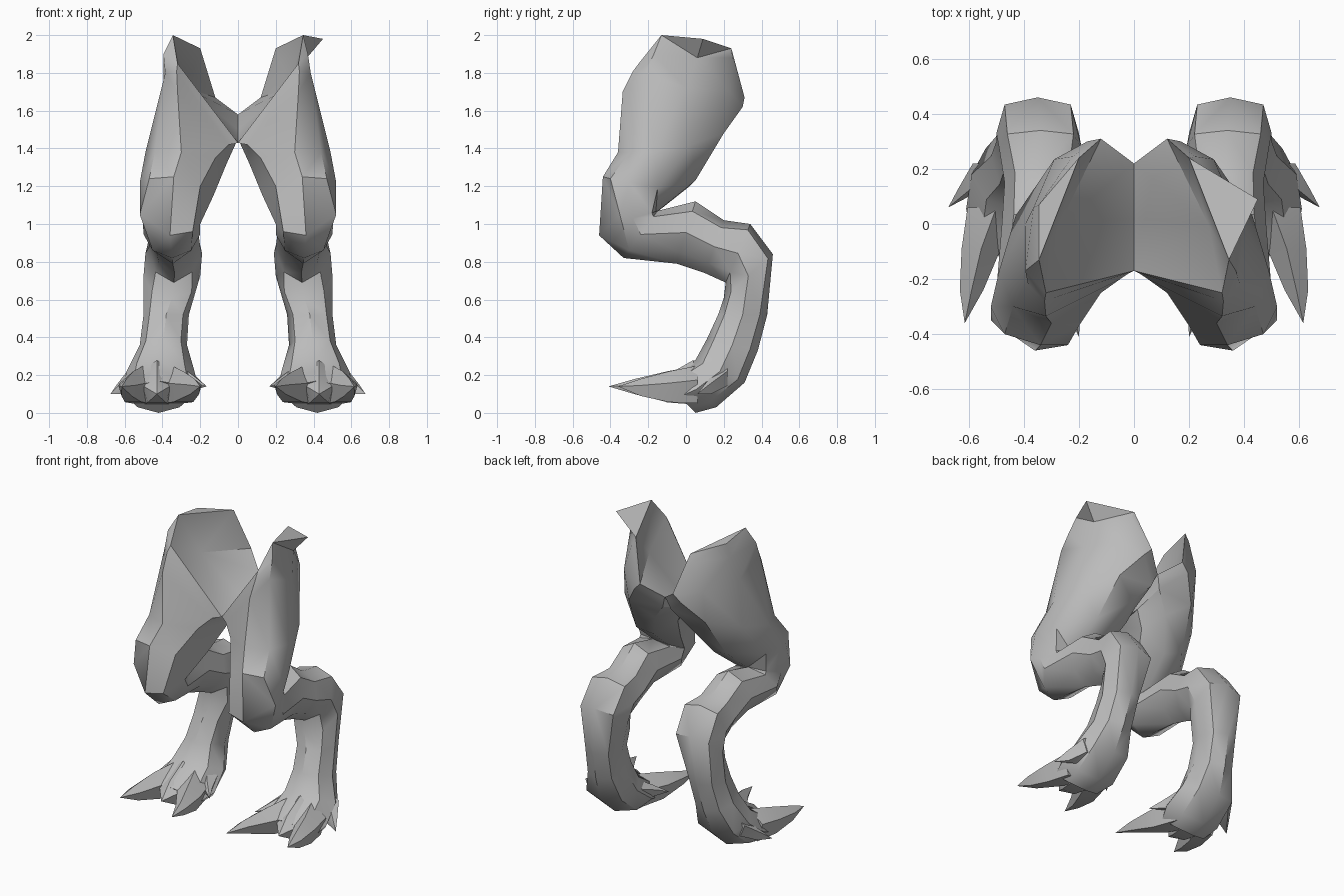
import bpy, bmesh, math
from mathutils import Vector

grey = bpy.data.materials.new("stone grey")
grey.diffuse_color = (0.5, 0.5, 0.5, 1)


def ring(fy, fz, by, bz, x_in, x_out, front_diag, back_diag):
    """Eight-sided section between a front and a back point; the diags set how square each half is."""
    front, back = Vector((0, fy, fz)), Vector((0, by, bz))
    mid, half = (front + back) / 2, (front - back) / 2
    pts = []
    for k in range(8):
        a = math.tau * k / 8
        grow = 1
        if k % 2:
            grow = (front_diag if math.cos(a) > 0 else back_diag) / math.sqrt(0.5)
        x = (x_in + x_out) / 2 + (x_out - x_in) / 2 * math.sin(a) * grow
        pts.append(Vector((x, 0, 0)) + mid + half * math.cos(a) * grow)
    return pts


def loft(name, rings, side, start=None, end=None, flat=None):
    """Skin the rings; close the ends with fans to a point. flat = start corner closed by one triangle."""
    bm = bmesh.new()
    new = lambda p: bm.verts.new((p[0] * side, p[1], p[2]))
    rows = [[new(p) for p in r] for r in rings]
    n = len(rows[0])
    for a, b in zip(rows, rows[1:]):
        for i in range(n):
            j = (i + 1) % n
            bm.faces.new((a[i], a[j], b[j], b[i]))
    top = list(rows[0])
    if flat is not None:
        bm.faces.new((top[flat - 1], top[flat], top[flat + 1]))
        top.pop(flat)
    for row, tip in ((top, start), (rows[-1], end)):
        if tip is None:
            bm.faces.new(row)
        else:
            t = new(tip)
            for i in range(len(row)):
                bm.faces.new((row[i], row[(i + 1) % len(row)], t))
    bmesh.ops.triangulate(bm, faces=bm.faces[:])
    bmesh.ops.recalc_face_normals(bm, faces=bm.faces[:])
    me = bpy.data.meshes.new(name)
    bm.to_mesh(me)
    bm.free()
    me.materials.append(grey)
    ob = bpy.data.objects.new(name, me)
    bpy.context.collection.objects.link(ob)
    bpy.ops.object.select_all(action='DESELECT')
    ob.select_set(True)
    bpy.context.view_layer.objects.active = ob
    bpy.ops.object.shade_smooth_by_angle(angle=math.radians(40))


def toe(name, side, path, tip):
    """Five-sided claw: path holds (centre, half width, half height)."""
    rings = []
    for c, w, h in path:
        rings.append([(c[0] + w * math.sin(k * math.tau / 5), c[1],
                       c[2] + h * math.cos(k * math.tau / 5)) for k in range(5)])
    loft(name, rings, side, end=tip)


# thigh and knee sections, in order front, outer, back, inner
THIGH = [
    [(0.32, -0.335, 1.70), (0.385, -0.22, 1.80), (0.395, 0.0, 1.72), (0.29, 0.235, 1.70),
     (0.17, 0.30, 1.62), (0.03, 0.20, 1.50), (0.01, 0.02, 1.43), (0.05, -0.20, 1.42)],
    [(0.30, -0.36, 1.38), (0.44, -0.30, 1.38), (0.49, -0.17, 1.38), (0.43, 0.03, 1.42),
     (0.28, 0.20, 1.48), (0.13, 0.14, 1.38), (0.06, 0.0, 1.32), (0.12, -0.25, 1.35)],
    [(0.34, -0.44, 1.25), (0.47, -0.40, 1.24), (0.52, -0.30, 1.22), (0.48, -0.15, 1.19),
     (0.33, 0.05, 1.23), (0.22, 0.02, 1.20), (0.13, -0.13, 1.15), (0.20, -0.37, 1.20)],
    [(0.36, -0.46, 0.94), (0.52, -0.35, 1.05), (0.505, -0.28, 1.03), (0.46, -0.18, 1.06),
     (0.34, -0.16, 1.06), (0.25, -0.17, 1.05), (0.20, -0.27, 1.00), (0.24, -0.44, 0.96)],
]

# sections below the knee: front y z, back y z, inner x, outer x, squareness of front and back half
SECTIONS = [
    (-0.33, 0.82, -0.15, 1.07, 0.20, 0.50, 0.68, 0.75),
    (-0.05, 0.79, 0.05, 1.12, 0.21, 0.48, 0.64, 0.68),   # shank
    (0.10, 0.74, 0.20, 1.02, 0.20, 0.47, 0.62, 0.72),
    (0.21, 0.69, 0.34, 1.00, 0.19, 0.49, 0.64, 0.80),    # hock
    (0.20, 0.61, 0.46, 0.84, 0.20, 0.50, 0.70, 0.80),
    (0.17, 0.52, 0.43, 0.52, 0.26, 0.50, 0.74, 0.70),    # lower leg
    (0.11, 0.39, 0.38, 0.33, 0.27, 0.52, 0.74, 0.70),
    (0.05, 0.28, 0.31, 0.16, 0.23, 0.59, 0.70, 0.72),    # foot
    (-0.05, 0.22, 0.16, 0.03, 0.21, 0.61, 0.70, 0.68),
    (-0.12, 0.17, 0.05, 0.00, 0.25, 0.59, 0.72, 0.65),
]

for side, label in ((-1, "left"), (1, "right")):
    # hip rim, rising from the crotch to the tall outer wing with its flap
    flap, edge = ((0.45, 0.09, 1.98), 0.37) if side > 0 else ((0.345, 0.07, 1.97), 0.395)
    rim = [(0.32, -0.25, 1.85), (0.345, -0.13, 2.0), flap, (0.20, 0.24, 1.93),
           (0.12, 0.31, 1.67), (0, 0.22, 1.58), (0, 0.02, 1.50), (0, -0.17, 1.43)]
    # wall just under the flap
    under = [(0.325, -0.28, 1.81), (edge, -0.17, 1.90), (0.365, 0.06, 1.88), (0.225, 0.245, 1.88),
             (0.13, 0.308, 1.66), (0.01, 0.215, 1.56), (0.005, 0.02, 1.48), (0.02, -0.18, 1.425)]
    loft(label + "_leg", [rim, under] + THIGH + [ring(*s) for s in SECTIONS], side,
         start=(0.27, 0.0, 1.72), flat=2)

    # long toes, middle knuckle and side spurs
    toe(label + "_inner_toe", side,
        [((0.35, 0.06, 0.14), 0.11, 0.11), ((0.29, -0.10, 0.13), 0.09, 0.09),
         ((0.23, -0.27, 0.135), 0.04, 0.045)], (0.20, -0.41, 0.14))
    toe(label + "_outer_toe", side,
        [((0.50, 0.06, 0.14), 0.11, 0.11), ((0.555, -0.09, 0.13), 0.075, 0.09),
         ((0.59, -0.24, 0.13), 0.045, 0.05)], (0.615, -0.36, 0.14))
    toe(label + "_knuckle", side,
        [((0.43, 0.04, 0.15), 0.12, 0.13), ((0.43, -0.10, 0.12), 0.08, 0.08)],
        (0.43, -0.19, 0.10))
    toe(label + "_outer_spur", side,
        [((0.50, 0.22, 0.20), 0.09, 0.07), ((0.59, 0.13, 0.14), 0.05, 0.05)],
        (0.675, 0.06, 0.10))
    toe(label + "_inner_spur", side,
        [((0.32, 0.12, 0.18), 0.09, 0.08), ((0.24, 0.02, 0.16), 0.04, 0.04)],
        (0.165, -0.06, 0.14))
